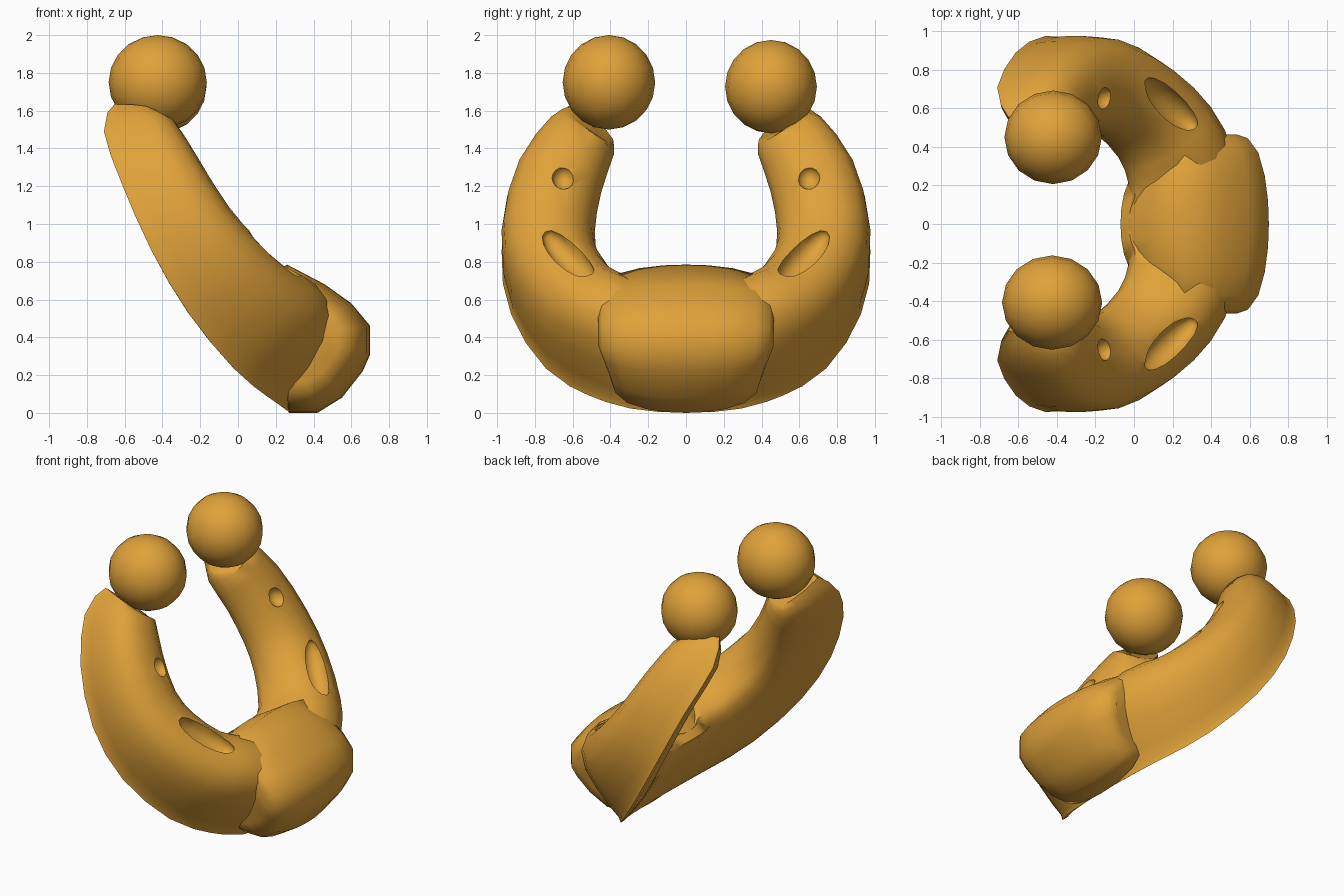
import bpy, bmesh, math
from mathutils import Vector

if "Cube" in bpy.data.objects:
    bpy.data.objects.remove(bpy.data.objects["Cube"])

gold = bpy.data.materials.new("golden_ochre")
gold.diffuse_color = (0.74, 0.36, 0.042, 1)
gold.use_nodes = True
gold.node_tree.nodes["Principled BSDF"].inputs["Base Color"].default_value = gold.diffuse_color


def loft(name, rings):
    """Skin a list of closed rings and cap both ends."""
    bm = bmesh.new()
    vs = [[bm.verts.new(p) for p in r] for r in rings]
    n = len(rings[0])
    for a, b in zip(vs, vs[1:]):
        for i in range(n):
            j = (i + 1) % n
            bm.faces.new((a[i], a[j], b[j], b[i]))
    bm.faces.new(vs[0][::-1])
    bm.faces.new(vs[-1])
    bmesh.ops.recalc_face_normals(bm, faces=bm.faces)
    me = bpy.data.meshes.new(name)
    bm.to_mesh(me)
    bm.free()
    ob = bpy.data.objects.new(name, me)
    bpy.context.collection.objects.link(ob)
    return ob


def finish(ob, angle):
    ob.data.materials.clear()
    ob.data.materials.append(gold)
    bpy.ops.object.select_all(action='DESELECT')
    ob.select_set(True)
    bpy.context.view_layer.objects.active = ob
    bpy.ops.object.shade_smooth_by_angle(angle=math.radians(angle))


def catmull(pts):
    """Insert a smooth midpoint between stations."""
    out = []
    for i in range(len(pts) - 1):
        p = [pts[max(i - 1, 0)], pts[i], pts[i + 1], pts[min(i + 2, len(pts) - 1)]]
        out.append(pts[i])
        out.append([(-a + 9 * b + 9 * c - d) / 16 for a, b, c, d in zip(*p)])
    return out + [pts[-1]]


# Horseshoe arm: x, y, z, half width, half thickness, tilt in degrees, inner widening
half = [(-0.49, 0.50, 1.535, 0.15, 0.13, 24, 1), (-0.495, 0.55, 1.46, 0.195, 0.185, 24, 1),
        (-0.39, 0.67, 1.24, 0.235, 0.21, 29, 1), (-0.25, 0.73, 0.97, 0.247, 0.235, 33, 1),
        (-0.10, 0.69, 0.75, 0.25, 0.265, 38, 1), (0.08, 0.55, 0.55, 0.25, 0.29, 43, 1.1),
        (0.205, 0.38, 0.455, 0.245, 0.305, 47, 1.3), (0.26, 0.20, 0.38, 0.235, 0.285, 50, 1.55)]
path = half + [(0.27, 0, 0.355, 0.228, 0.27, 51, 1.65)]
path += [(s[0], -s[1], *s[2:]) for s in reversed(half)]
path = catmull(path)

# Wedge section: gently bulging back rises from the outer rear edge to the inner edge
section = [(0.92, -0.28), (1, -0.02), (0.93, 0.32), (0.72, 0.7), (0.4, 0.93), (0, 1),
           (-0.4, 0.95), (-0.75, 0.76), (-0.95, 0.38), (-1, -0.1), (-0.99, -0.6),
           (-0.96, -0.88), (-1.0, -1.0), (-0.85, -1.0), (-0.2, -0.86), (0.45, -0.58)]
rings = []
for i, s in enumerate(path):
    c = Vector(s[:3])
    t = (Vector(path[min(i + 1, len(path) - 1)][:3]) - Vector(path[max(i - 1, 0)][:3])).normalized()
    a = math.radians(s[5])
    nrm = Vector((math.cos(a), 0, math.sin(a)))
    nrm = (nrm - t * nrm.dot(t)).normalized()
    rad = t.cross(nrm)
    rings.append([c + rad * r * s[3] * (1 + (s[6] - 1) * max(0, 1 - max(n, 0) * 1.3) if r > 0 else 1)
                  + nrm * n * s[4] for r, n in section])
arms = loft("horseshoe_arms", rings)


# Small pits and short grooves on the front of both arms
def cut(start, end, radius):
    d = Vector(end) - Vector(start)
    bm = bmesh.new()
    bmesh.ops.create_uvsphere(bm, u_segments=12, v_segments=8, radius=radius)
    q = d.to_track_quat('Z', 'Y')
    for v in bm.verts:
        k = 0.5 + 0.5 * v.co.z / radius
        v.co = q @ v.co + Vector(start) + d * k
    me = bpy.data.meshes.new("cutter")
    bm.to_mesh(me)
    bm.free()
    cutter = bpy.data.objects.new("cutter", me)
    cutter.hide_render = True
    bpy.context.collection.objects.link(cutter)
    mod = arms.modifiers.new("dent", 'BOOLEAN')
    mod.operation, mod.object, mod.solver = 'DIFFERENCE', cutter, 'EXACT'
    bpy.context.view_layer.objects.active = arms
    bpy.ops.object.modifier_apply(modifier=mod.name)
    bpy.data.objects.remove(cutter)


for m in (1, -1):
    cut((-0.15, m * 0.65, 1.25), (-0.14, m * 0.65, 1.24), 0.06)
    cut((0.10, m * 0.70, 0.91), (0.27, m * 0.54, 0.74), 0.08)
finish(arms, 45)

# Thick rounded block at the bend, narrowing toward the inner edge and the bottom
prof = [(0.27, 0.0), (0.42, 0.0), (0.55, 0.08), (0.66, 0.22), (0.70, 0.31), (0.70, 0.46),
        (0.60, 0.58), (0.46, 0.68), (0.26, 0.785), (0.08, 0.68), (-0.07, 0.55), (0.1, 0.3)]
steps = [(0.465, 0.60), (0.445, 0.74), (0.37, 0.87), (0.25, 0.95), (0.12, 0.99)]
steps += [(0, 1)] + [(-y, k) for y, k in reversed(steps)]
block = loft("bend_block", [[(0.28 + (x - 0.28) * k,
                              y * min(1, 0.62 + max(0, x + 0.07) * 1.1, 0.84 + z * 0.5),
                              0.41 + (z - 0.41) * k) for x, z in prof] for y, k in steps])
finish(block, 75)

# Ball on each tip
for name, loc, r in (("front_ball", (-0.425, -0.408, 1.75), (0.26, 0.245, 0.25)),
                     ("back_ball", (-0.42, 0.45, 1.727), (0.253, 0.243, 0.247))):
    bpy.ops.mesh.primitive_uv_sphere_add(segments=16, ring_count=10, radius=1, location=loc)
    ball = bpy.context.object
    ball.name = name
    for v in ball.data.vertices:
        v.co = Vector([a * b for a, b in zip(v.co, r)])
    finish(ball, 60)
